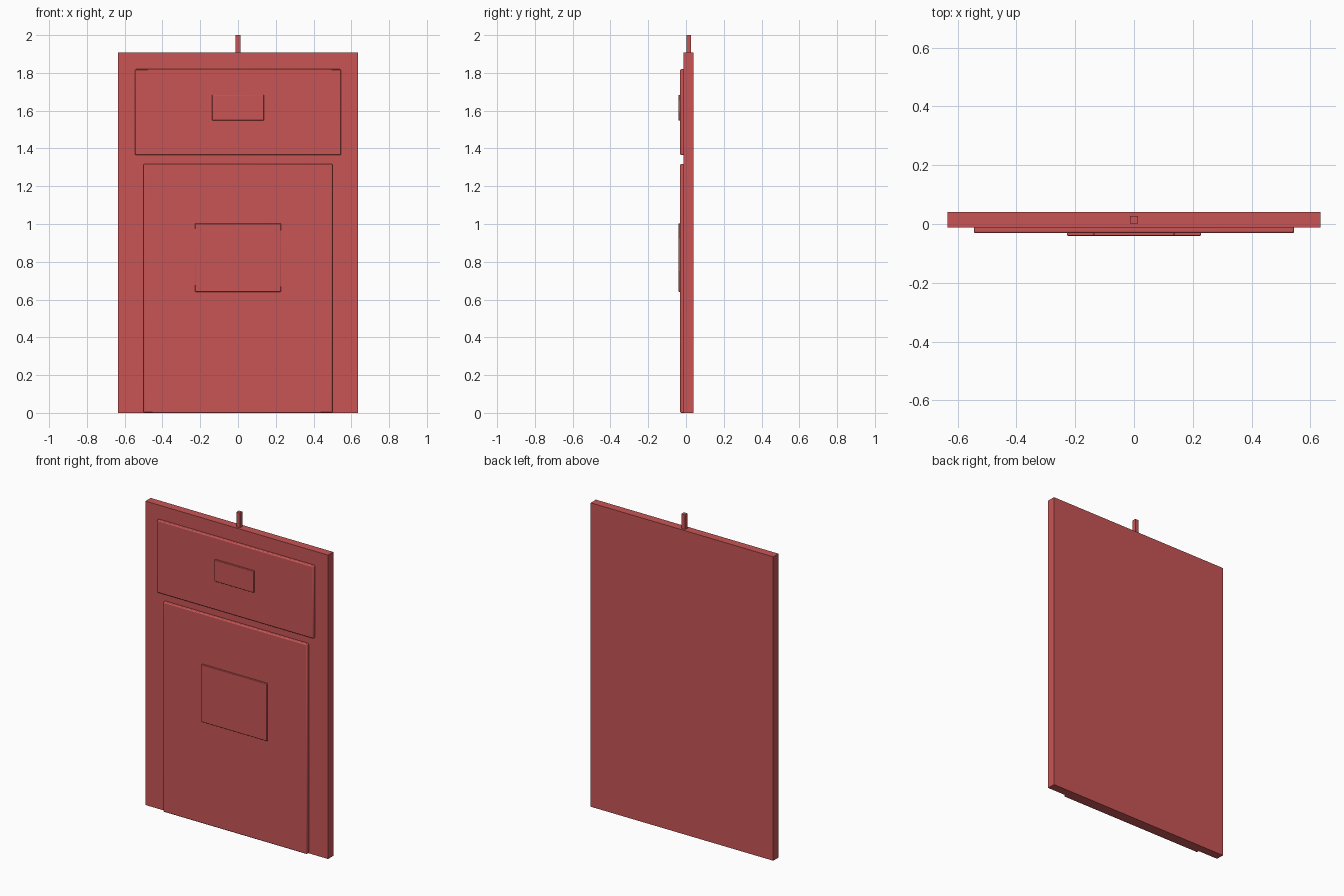
import bpy

if "Cube" in bpy.data.objects:
    bpy.data.objects.remove(bpy.data.objects["Cube"])

mat = bpy.data.materials.new("red_paint")
mat.diffuse_color = (0.58, 0.09, 0.09, 1)
mat.use_nodes = True
mat.node_tree.nodes["Principled BSDF"].inputs["Base Color"].default_value = mat.diffuse_color


def box(name, half_w, y0, y1, z0, z1, bevel=0):
    """Box centred on x = 0, with optional softened edges."""
    bpy.ops.mesh.primitive_cube_add(size=1, location=(0, (y0 + y1) / 2, (z0 + z1) / 2))
    ob = bpy.context.object
    ob.name = name
    ob.scale = (2 * half_w, y1 - y0, z1 - z0)
    bpy.ops.object.transform_apply(location=False, rotation=False, scale=True)
    ob.data.materials.append(mat)
    if bevel:
        mod = ob.modifiers.new("soft_edges", "BEVEL")
        mod.width = bevel
        mod.segments = 2
        bpy.ops.object.shade_smooth_by_angle()
    return ob


# Backing board and the peg on its top edge
box("back_board", 0.634, -0.012, 0.04, 0, 1.908)
box("top_peg", 0.013, 0.002, 0.027, 1.9, 2.0)

# Raised panels, set slightly into the board
box("upper_panel", 0.545, -0.031, -0.004, 1.365, 1.82, 0.006)
box("lower_panel", 0.5, -0.031, -0.004, 0, 1.318, 0.006)

# Thin plates on the panels
box("upper_plate", 0.137, -0.04, -0.025, 1.548, 1.684, 0.003)
box("lower_plate", 0.228, -0.04, -0.025, 0.641, 1.002, 0.003)
